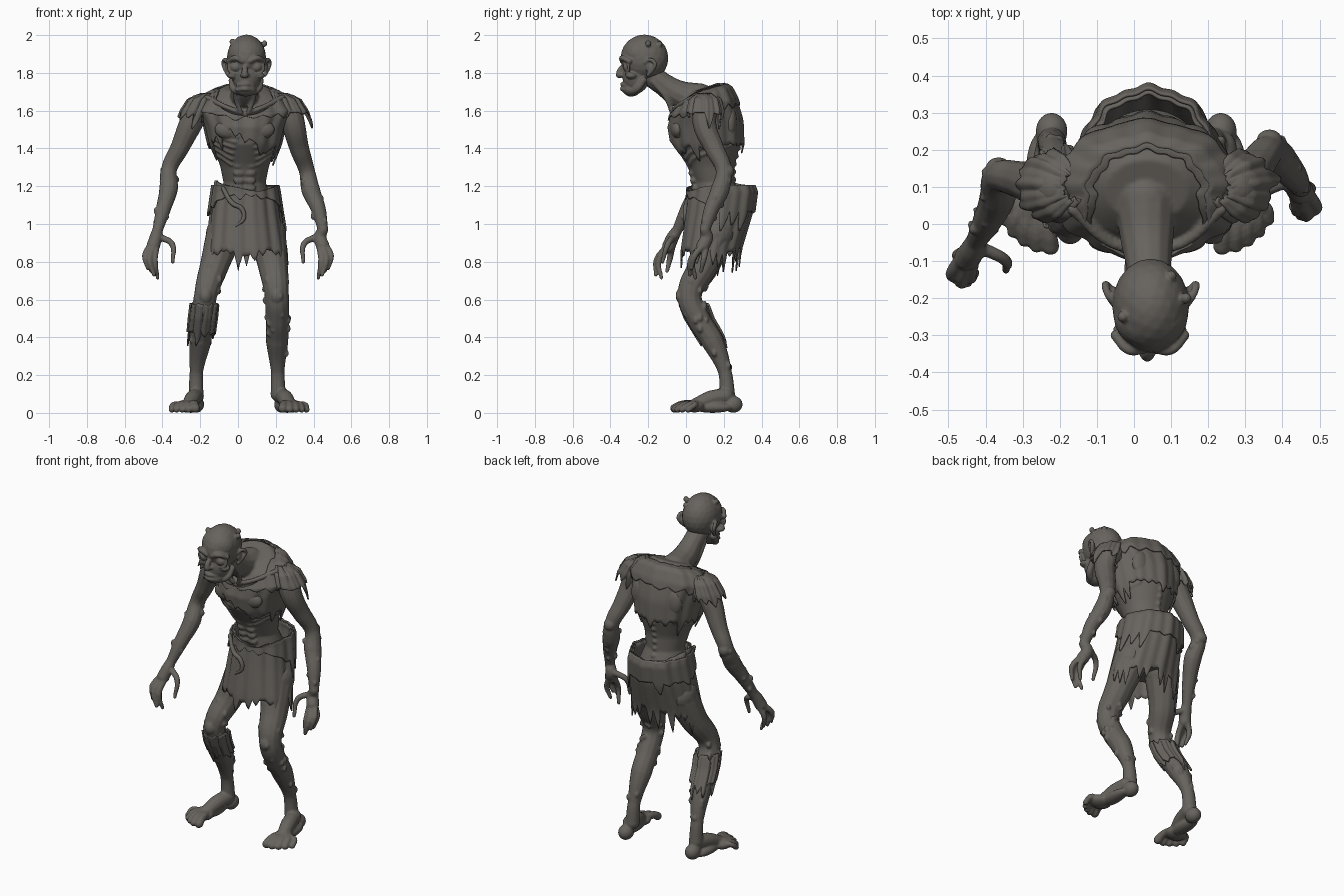
import bpy, bmesh, math, random
from mathutils import Vector, Matrix

random.seed(7)
if "Cube" in bpy.data.objects:
    bpy.data.objects.remove(bpy.data.objects["Cube"])

mat = bpy.data.materials.new("grey_brown")
mat.use_nodes = True
colour = (0.135, 0.124, 0.11, 1)
mat.diffuse_color = colour
mat.node_tree.nodes["Principled BSDF"].inputs["Base Color"].default_value = colour


# ---------- helpers ----------
def ball(bm, centre, size):
    m = Matrix.Translation(centre) @ Matrix.Diagonal((*size, 1))
    bmesh.ops.create_icosphere(bm, subdivisions=3, radius=1, matrix=m)


def tube(bm, points):
    """Smooth round tube through (x, y, z, radius) points with rounded ends."""
    cu = bpy.data.curves.new("path", "CURVE")
    cu.dimensions, cu.bevel_depth, cu.bevel_resolution = "3D", 1, 4
    cu.resolution_u, cu.use_fill_caps = 8, True
    sp = cu.splines.new("BEZIER")
    sp.bezier_points.add(len(points) - 1)
    for bp, p in zip(sp.bezier_points, points):
        bp.co, bp.radius = p[:3], p[3]
        bp.handle_left_type = bp.handle_right_type = "AUTO"
    ob = bpy.data.objects.new("path", cu)
    me = ob.to_mesh()
    bm.from_mesh(me)
    ob.to_mesh_clear()
    bpy.data.objects.remove(ob)
    bpy.data.curves.remove(cu)
    for p in (points[0], points[-1]):
        ball(bm, p[:3], (p[3],) * 3)


def finish(name, bm):
    me = bpy.data.meshes.new(name)
    bm.to_mesh(me)
    bm.free()
    me.materials.append(mat)
    ob = bpy.data.objects.new(name, me)
    bpy.context.collection.objects.link(ob)
    me.shade_smooth()
    return ob


def flesh(name, bm, voxel=0.007, smooth=3):
    """Fuse overlapping shapes into one organic skin."""
    bmesh.ops.remove_doubles(bm, verts=bm.verts, dist=0.0001)
    ob = finish(name, bm)
    rm = ob.modifiers.new("fuse", "REMESH")
    rm.mode, rm.voxel_size, rm.use_smooth_shade = "VOXEL", voxel, True
    sm = ob.modifiers.new("soften", "SMOOTH")
    sm.factor, sm.iterations = 0.5, smooth


def surf(rings, a, z, off=0.0):
    """Point on a stack of tilted elliptical rings (z, cx, cy, rx, ry, tilt)."""
    z = min(max(z, rings[0][0]), rings[-1][0])
    for lo, hi in zip(rings, rings[1:]):
        if z <= hi[0]:
            break
    t = (z - lo[0]) / (hi[0] - lo[0])
    cx, cy, rx, ry, tilt = (p + (q - p) * t for p, q in zip(lo[1:], hi[1:]))
    s = math.sin(a)
    return Vector((cx + (rx + off) * math.cos(a), cy + (ry + off) * s, z + tilt * ry * s))


def ragged(count, depth):
    """Random torn points hanging around a hem."""
    d = [random.random() ** 1.6 * depth for _ in range(count)]

    def f(a):
        u = (a / math.tau) % 1 * count
        return d[int(u) % count] * (1 - abs(2 * (u % 1) - 1)) ** 0.8
    return f


def cloth(name, rings, top, hem, off=0.014, cols=180, rows=14):
    bm = bmesh.new()
    grid = []
    for i in range(cols):
        a = math.tau * i / cols
        fold = off + 0.004 * math.sin(9 * a) + 0.003 * math.sin(17 * a)
        col = []
        for j in range(rows + 1):
            z = top(a) + (hem(a) - top(a)) * j / rows
            p = surf(rings, a, z, fold)
            p.z += min(0, z - rings[0][0])
            col.append(bm.verts.new(p))
        grid.append(col)
    for i in range(cols):
        p, q = grid[i], grid[(i + 1) % cols]
        for j in range(rows):
            bm.faces.new((p[j], p[j + 1], q[j + 1], q[j]))
    ob = finish(name, bm)
    so = ob.modifiers.new("thickness", "SOLIDIFY")
    so.thickness, so.offset = 0.008, 0


def warts(bm, points, count):
    """Small sores scattered over a limb."""
    for _ in range(count):
        k = random.randrange(len(points) - 1)
        t, a = random.random(), random.uniform(0, math.tau)
        x, y, z, r = (p + (q - p) * t for p, q in zip(points[k], points[k + 1]))
        s = random.uniform(0.008, 0.015)
        ball(bm, (x + r * math.cos(a), y + r * math.sin(a), z), (s, s, s * 1.5))


# ---------- torso and neck ----------
body = [(0.92, .04, .15, .14, .12, 0), (1.1, .04, .18, .145, .13, 0),
        (1.22, .035, .15, .112, .105, 0), (1.31, .035, .13, .13, .125, 0),
        (1.42, .035, .11, .175, .175, 0), (1.53, .035, .10, .2, .18, .1),
        (1.62, .035, .09, .235, .155, .3), (1.68, .035, .09, .19, .125, .35),
        (1.72, .035, .09, .11, .085, .35)]
bm = bmesh.new()
loops = []
for j in range(41):
    z = body[0][0] + (body[-1][0] - body[0][0]) * j / 40
    loops.append([bm.verts.new(surf(body, math.tau * i / 48, z)) for i in range(48)])
for p, q in zip(loops, loops[1:]):
    for i in range(48):
        bm.faces.new((p[i], p[(i + 1) % 48], q[(i + 1) % 48], q[i]))
bm.faces.new(loops[0][::-1])
bm.faces.new(loops[-1])
tube(bm, [(.03, .07, 1.66, .085), (.035, -.04, 1.69, .072), (.04, -.12, 1.74, .06), (.042, -.19, 1.79, .06)])
for s in (-1, 1):
    # neck tendon, collarbone, shoulder blade, ribs and belly muscles
    tube(bm, [(.04 + s * .05, -.17, 1.75, .014), (.035 + s * .045, -.1, 1.66, .014), (.035 + s * .02, -.075, 1.59, .012)])
    tube(bm, [(.035 + s * .02, -.07, 1.59, .014), (.035 + s * .1, -.05, 1.62, .013), (.035 + s * .2, .04, 1.67, .016)])
    ball(bm, (.035 + s * .11, .235, 1.54), (.06, .035, .085))
    ball(bm, (.035 + s * .085, -.045, 1.5), (.075, .035, .05))
    for k in range(6):
        path = [surf(body, -math.pi / 2 + s * a, 1.47 - .034 * k + .05 * a - .07 * a * max(0, .9 - a))
                for a in (.2 + .07 * k, .6, .95, 1.3, 1.8, 2.4)]
        tube(bm, [(*p, .009) for p in path])
    for k in range(4):
        ball(bm, (.035 + s * .03, .047 - .008 * k, 1.19 + .04 * k), (.03, .018, .02))
for k in range(13):
    ball(bm, surf(body, math.pi / 2, 1.15 + .042 * k), (.014, .012, .015))
flesh("torso", bm, smooth=2)

# ---------- head ----------
bm = bmesh.new()
ball(bm, (.045, -.22, 1.878), (.104, .127, .125))
ball(bm, (.045, -.25, 1.9), (.1, .088, .088))
ball(bm, (.045, -.265, 1.78), (.076, .072, .09))
ball(bm, (.04, -.288, 1.715), (.058, .05, .04))
tube(bm, [(.038, -.325, 1.84, .012), (.036, -.35, 1.81, .016), (.036, -.352, 1.79, .019)])
for z, r in ((1.74, .011), (1.715, .012)):
    tube(bm, [(-.005, -.315, z - .006, r * .7), (.036, -.338, z, r), (.078, -.315, z - .006, r * .7)])
for s in (-1, 1):
    x = .043 + s * .055
    ball(bm, (x, -.308, 1.83), (.03, .026, .026))                       # eyeball
    ring = [(x + .039 * math.cos(t), -.318 + .014 * abs(math.cos(t)), 1.83 + .034 * math.sin(t), .008)
            for t in (math.tau * i / 10 for i in range(11))]
    tube(bm, ring)                                                      # eyelid rim
    tube(bm, [(x - s * .035, -.337, 1.862, .014), (x, -.338, 1.878, .015), (x + s * .038, -.3, 1.862, .014)])
    ball(bm, (x + s * .015, -.29, 1.785), (.03, .03, .018))             # cheekbone
    tube(bm, [(x + s * .02, -.225, 1.76, .018), (x + s * .008, -.26, 1.715, .02), (.04, -.3, 1.695, .02)])
    ball(bm, (.036 + s * .015, -.342, 1.788), (.011, .014, .01))        # nostril
    ear = [(.045 + s * d, y, z, r) for d, y, z, r in
           ((.097, -.2, 1.79, .011), (.112, -.175, 1.82, .012), (.122, -.165, 1.85, .011),
            (.115, -.19, 1.87, .01), (.1, -.215, 1.855, .009))]
    tube(bm, ear)
    ball(bm, (.045 + s * .1, -.19, 1.83), (.012, .022, .035))
for p in ((.14, -.2, 1.955), (-.03, -.25, 1.965), (.1, -.14, 1.95)):
    ball(bm, p, (.015, .015, .017))
flesh("head", bm, 0.005, 2)

# ---------- arms and hands ----------
fingers = [((-.468, -.095, .88), (-.492, -.135, .83), (-.478, -.15, .765)),
           ((-.452, -.11, .87), (-.468, -.155, .81), (-.445, -.16, .73)),
           ((-.435, -.105, .87), (-.44, -.145, .8), (-.425, -.13, .715)),
           ((-.455, -.075, .87), (-.475, -.085, .82), (-.46, -.1, .75)),
           ((-.41, -.065, .93), (-.35, -.095, .895), (-.345, -.125, .8))]
arms = {"right_arm": [(-.205, .1, 1.62, .068), (-.255, .105, 1.52, .062), (-.31, .12, 1.4, .05),
                      (-.365, .125, 1.29, .042), (-.367, .075, 1.19, .05), (-.395, .01, 1.08, .04),
                      (-.425, -.045, .97, .028)],
        "left_arm": [(.27, .1, 1.62, .068), (.295, .1, 1.52, .062), (.325, .15, 1.4, .052),
                     (.365, .2, 1.28, .042), (.385, .18, 1.18, .05), (.425, .135, 1.08, .04),
                     (.45, .1, .97, .028)]}
for name, pts in arms.items():
    s, dy = (1, 0) if name == "right_arm" else (-1, .18)
    bm = bmesh.new()
    tube(bm, pts)
    ball(bm, Vector(pts[3][:3]) + Vector((0, .025, 0)), (.035, .03, .035))
    warts(bm, pts[3:], 9)
    tube(bm, [pts[-1], (s * -.435, -.07 + dy, .93, .034), (s * -.448, -.09 + dy, .885, .036)])
    for f in fingers:
        tube(bm, [(s * x, y + dy, z, r) for (x, y, z), r in zip(f, (.018, .016, .01))])
        ball(bm, (s * f[1][0], f[1][1] + dy, f[1][2]), (.017,) * 3)
    flesh(name, bm, 0.006, 2)

# ---------- legs and feet ----------
legs = {"right_leg": [(-.07, .16, .95, .1), (-.125, .1, .78, .078), (-.172, .02, .62, .062),
                      (-.185, .065, .5, .062), (-.2, .14, .38, .06), (-.22, .205, .22, .036),
                      (-.222, .22, .1, .04)],
        "left_leg": [(.155, .16, .95, .1), (.185, .09, .78, .08), (.206, .02, .62, .064),
                     (.208, .065, .5, .062), (.207, .14, .38, .06), (.21, .205, .22, .036),
                     (.212, .22, .1, .04)]}
toes = [(-.225, -.06, .024), (-.262, -.058, .02), (-.295, -.043, .019), (-.325, -.02, .018), (-.35, .012, .017)]
for name, pts in legs.items():
    s, dx = (1, 0) if name == "right_leg" else (-1, .012)
    bm = bmesh.new()
    tube(bm, pts)
    ball(bm, Vector(pts[2][:3]) + Vector((0, -.03, 0)), (.04, .045, .05))
    warts(bm, pts[1:6], 22)
    ball(bm, (s * -.222 + dx, .25, .045), (.043, .05, .045))
    tube(bm, [(s * -.222 + dx, .21, .09, .042), (s * -.24 + dx, .13, .075, .043), (s * -.258 + dx, .06, .045, .038)])
    ball(bm, (s * -.27 + dx, .045, .036), (.065, .055, .034))
    ball(bm, (s * -.25 + dx, .14, .03), (.042, .11, .03))
    for x, y, r in toes:
        tube(bm, [(s * (x * .6 - .108) + dx, .05, .045, r), (s * (x * .9 - .027) + dx, y + .035, .043, r * .9),
                  (s * x + dx, y, r, r)])
    flesh(name, bm, 0.0065, 2)


# ---------- torn clothing ----------
def near(a, centre, width):
    d = (a - centre + math.pi) % math.tau - math.pi
    return math.exp(-(d / width) ** 2)


rag = ragged(26, .13)
cloth("tunic", body, lambda a: 1.712 - .1 * max(0, -math.sin(a)) ** 3,
      lambda a: 1.43 + .1 * near(a, -2.0, .5) - .05 * near(a, -.9, .3) - .03 * near(a, 0, .4) - rag(a))
rag_back = ragged(16, .1)
cloth("tunic_yoke", body, lambda a: 1.705 - .085 * max(0, -math.sin(a)) ** 3,
      lambda a: 1.62 - .02 * near(a, 1.57, 1) - .6 * rag_back(a), .022)

for name, x in (("right_sleeve", -.205), ("left_sleeve", .27)):
    s = -1 if x < 0 else 1
    sleeve = [(1.5, x + s * .05, .1, .072, .075, 0), (1.6, x + s * .012, .1, .075, .085, 0),
              (1.66, x - s * .012, .1, .06, .07, 0), (1.695, x - s * .05, .1, .015, .02, 0)]
    r = ragged(11, .1)
    cloth(name, sleeve, lambda a: 1.69, lambda a: 1.59 - r(a), .008, 100)

skirt = [(.68, .045, .12, .215, .14, 0), (.86, .045, .13, .205, .15, 0), (1.05, .04, .172, .178, .165, 0),
         (1.17, .04, .188, .16, .165, 0), (1.24, .038, .175, .148, .15, 0)]
rag2 = ragged(30, .13)
cloth("skirt", skirt, lambda a: 1.2 + .03 * near(a, math.pi, .7) - .03 * near(a, -1.2, .5),
      lambda a: .88 - .05 * near(a, -1.6, .25) - .03 * abs(math.cos(a)) - rag2(a), .004)
rag3 = ragged(20, .12)
cloth("overskirt", skirt, lambda a: 1.205 - .03 * near(a, -1.2, .6),
      lambda a: 1.07 + .09 * max(0, -math.sin(a)) - rag3(a) * (1 if math.sin(a) > 0 else .3), .018)

# loose flap hanging from the waist
bm = bmesh.new()
tube(bm, [(-.08, .035, 1.19, .012), (-.03, .005, 1.11, .014), (.02, -.003, 1.08, .013), (.03, -.005, 1.03, .012),
          (-.01, -.008, .99, .006)])
flesh("waist_flap", bm, 0.005, 1)

# ragged trouser remnant on the right shin
shin = [(.3, -.213, .175, .05, .05, 0), (.38, -.2, .14, .06, .064, 0),
        (.5, -.186, .068, .063, .066, 0), (.6, -.175, .03, .062, .066, 0)]
rag4 = ragged(12, .1)
cloth("shin_rag", shin, lambda a: .58 - .4 * rag4(a + 1), lambda a: .43 - rag4(a), .008, 100)
